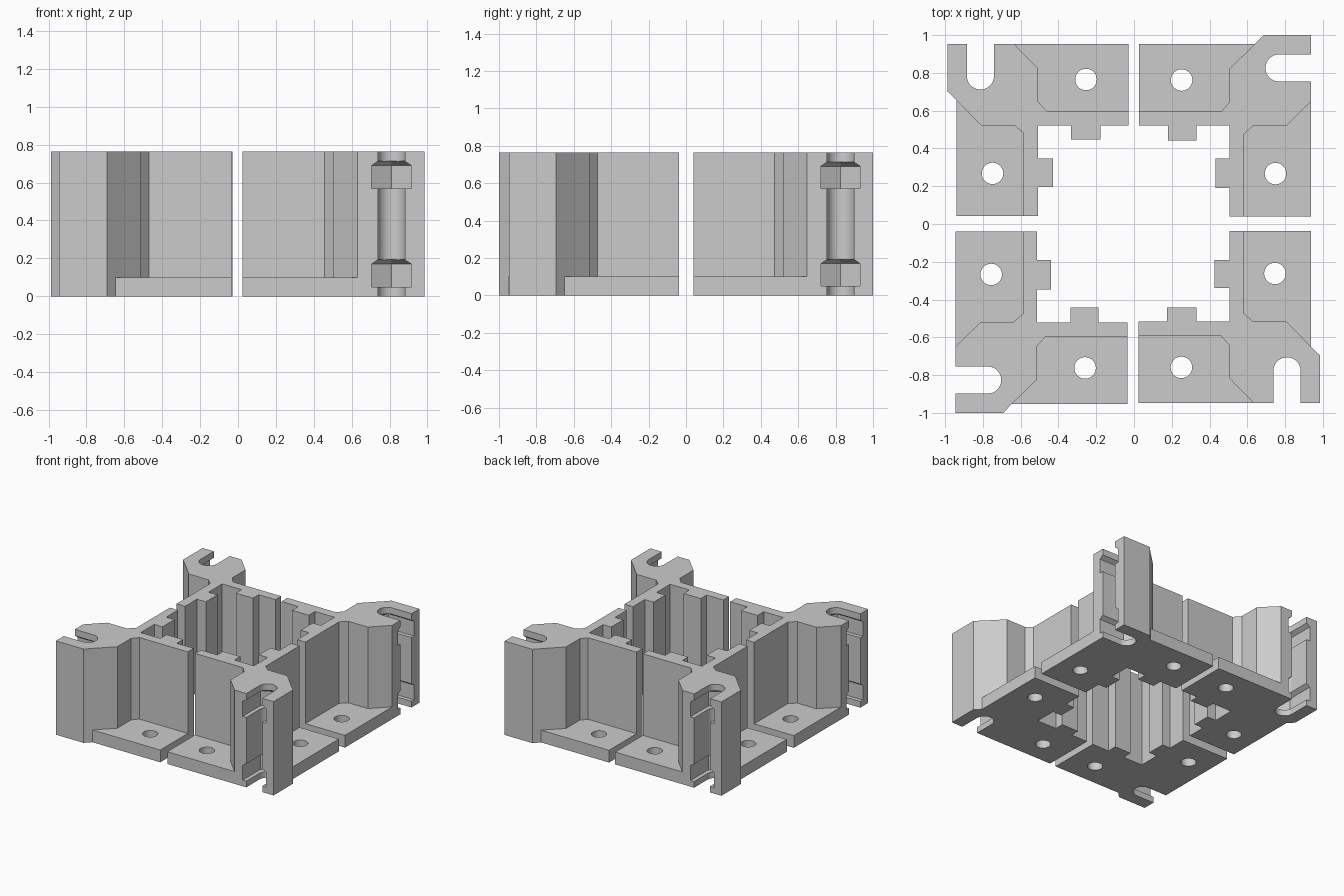
import bpy
import bmesh
from math import cos, sin, pi, radians
from mathutils import Matrix

if "Cube" in bpy.data.objects:
    bpy.data.objects.remove(bpy.data.objects["Cube"], do_unlink=True)

HEIGHT, PLATE = 0.765, 0.10
SLOT_X, SLOT_Y, SLOT_R = 0.81, -0.778, 0.072

# Material
grey = bpy.data.materials.new("plain_grey")
grey.use_nodes = True
grey.diffuse_color = (0.6, 0.6, 0.6, 1)
grey.node_tree.nodes["Principled BSDF"].inputs["Base Color"].default_value = (0.6, 0.6, 0.6, 1)

# Plan of the front right bracket: wall, and the two foot plates beside it
pad_x_edge = [(0.025, -0.59), (0.458, -0.59), (0.505, -0.643), (0.505, -0.817), (0.632, -0.947)]
pad_y_edge = [(0.937, -0.65), (0.807, -0.516), (0.63, -0.516), (0.582, -0.474), (0.582, -0.037)]
inner_edge = [(0.505, -0.037), (0.505, -0.19), (0.425, -0.19), (0.425, -0.34),
              (0.505, -0.34), (0.505, -0.516), (0.33, -0.516), (0.33, -0.442),
              (0.175, -0.442), (0.175, -0.516), (0.025, -0.516)]
wall = pad_x_edge + [(0.984, -0.947), (0.984, -0.695)] + pad_y_edge + inner_edge
pad_x = pad_x_edge[::-1] + [(0.025, -0.947)]
pad_y = pad_y_edge[::-1] + [(0.937, -0.037)]


def new_object(name, bm):
    bmesh.ops.recalc_face_normals(bm, faces=bm.faces)
    mesh = bpy.data.meshes.new(name)
    bm.to_mesh(mesh)
    bm.free()
    ob = bpy.data.objects.new(name, mesh)
    bpy.context.collection.objects.link(ob)
    return ob


def loft(name, low, high, z0, z1):
    """Solid between two outlines with the same number of points."""
    bm = bmesh.new()
    a = [bm.verts.new((x, y, z0)) for x, y in low]
    b = [bm.verts.new((x, y, z1)) for x, y in high]
    bm.faces.new(a[::-1])
    bm.faces.new(b)
    for i in range(len(a)):
        j = (i + 1) % len(a)
        bm.faces.new((a[i], a[j], b[j], b[i]))
    return new_object(name, bm)


def raise_faces(bm, faces, height):
    """Extrude faces upward and return the new top faces."""
    geom = bmesh.ops.extrude_face_region(bm, geom=faces)["geom"]
    verts = [g for g in geom if isinstance(g, bmesh.types.BMVert)]
    bmesh.ops.translate(bm, verts=verts, vec=(0, 0, height))
    return [g for g in geom if isinstance(g, bmesh.types.BMFace)]


def arc(cx, cy, r, start, end, count):
    steps = [radians(start + (end - start) * i / count) for i in range(count + 1)]
    return [(cx + r * cos(t), cy + r * sin(t)) for t in steps]


def open_front(points):
    """Continue an outline out through the front edge."""
    return points + [(points[-1][0], -1.2), (points[0][0], -1.2)]


# Bracket body: foot plates and wall raised from one shared plan
bm = bmesh.new()
shared = {}
plan = []
for outline in (wall, pad_x, pad_y):
    verts = [shared.setdefault(p, None) or shared.update({p: bm.verts.new((*p, 0))}) or shared[p]
             for p in outline]
    plan.append(bm.faces.new(verts))
bmesh.ops.recalc_face_normals(bm, faces=bm.faces)
bottom = [bm.faces.new([bm.verts.new(v.co) for v in f.verts][::-1]) for f in plan]
tops = raise_faces(bm, plan, PLATE)
bmesh.ops.delete(bm, geom=[f for f in plan if f.is_valid], context='FACES')
wall_top = max(tops, key=lambda f: len(f.verts))
raise_faces(bm, [wall_top], HEIGHT - PLATE)
if wall_top.is_valid:
    bmesh.ops.delete(bm, geom=[wall_top], context='FACES')
bmesh.ops.remove_doubles(bm, verts=bm.verts, dist=0.0005)
bmesh.ops.recalc_face_normals(bm, faces=bm.faces)
bmesh.ops.dissolve_limit(bm, angle_limit=radians(0.5), verts=bm.verts, edges=bm.edges)
body = new_object("corner_bracket_front_right", bm)
body.data.materials.append(grey)

# Cutters: bolt slot, nut pockets with tapered roofs, screw holes
slot = open_front(arc(SLOT_X, SLOT_Y, SLOT_R, 0, 180, 20))
hexagon = open_front(arc(SLOT_X, SLOT_Y, 0.121, 30, 150, 2))
taper = open_front(arc(SLOT_X, SLOT_Y, 0.082, 30, 150, 2))
cutters = [loft("slot_cutter", slot, slot, -0.1, 0.9)]
for z in (0.05, 0.57):
    cutters.append(loft("nut_cutter", hexagon, hexagon, z, z + 0.12))
    cutters.append(loft("roof_cutter", hexagon, taper, z + 0.12, z + 0.143))
for x, y in ((0.251, -0.759), (0.746, -0.262)):
    ring = arc(x, y, 0.057, 0, 360, 32)[:-1]
    cutters.append(loft("hole_cutter", ring, ring, -0.1, 0.3))

bpy.ops.object.select_all(action='DESELECT')
bpy.context.view_layer.objects.active = body
body.select_set(True)
for cutter in cutters:
    cutter.hide_render = True
    cut = body.modifiers.new("cut", 'BOOLEAN')
    cut.operation = 'DIFFERENCE'
    cut.solver = 'EXACT'
    cut.object = cutter
    bpy.ops.object.modifier_apply(modifier=cut.name)
    bpy.data.objects.remove(cutter, do_unlink=True)
bpy.ops.object.shade_smooth_by_angle(angle=radians(25))

# The other three brackets: the same part turned in quarter steps
for name, turn, dx, dy in (("back_right", 1, -0.01, 0.016),
                           ("back_left", 2, -0.003, 0.006),
                           ("front_left", 3, 0.003, -0.016)):
    copy = body.copy()
    copy.name = "corner_bracket_" + name
    bpy.context.collection.objects.link(copy)
    copy.matrix_world = Matrix.Translation((dx, dy, 0)) @ Matrix.Rotation(turn * pi / 2, 4, 'Z')
